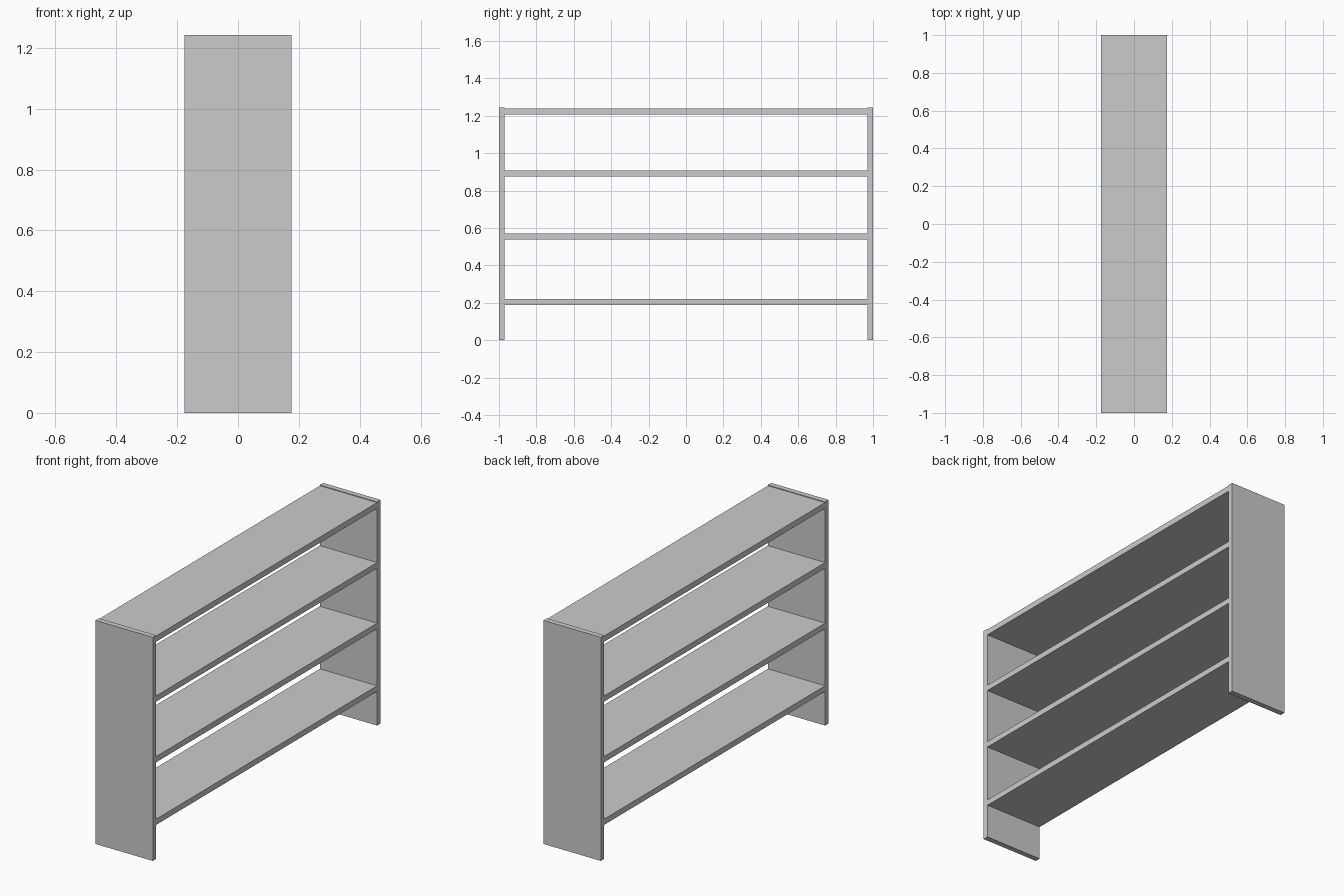
import bpy

if "Cube" in bpy.data.objects:
    bpy.data.objects.remove(bpy.data.objects["Cube"])

WIDTH = 0.352      # depth of the boards along x
HEIGHT = 1.243
THICK = 0.03       # side panel thickness


def board(name, y0, y1, z0, z1):
    bpy.ops.mesh.primitive_cube_add(size=1, location=(0, (y0 + y1) / 2, (z0 + z1) / 2))
    ob = bpy.context.object
    ob.name = name
    ob.scale = (WIDTH, y1 - y0, z1 - z0)
    bpy.ops.object.transform_apply(location=False, rotation=False, scale=True)
    return ob


# upright side panels
board("side_panel_front", -1, -1 + THICK, 0, HEIGHT)
board("side_panel_back", 1 - THICK, 1, 0, HEIGHT)

# shelves between the panels, the top one set just below the panel tops
inner = 1 - THICK
for name, top in (("bottom_shelf", 0.221), ("lower_shelf", 0.569),
                  ("upper_shelf", 0.906), ("top_shelf", 1.239)):
    board(name, -inner, inner, top - 0.032, top)
